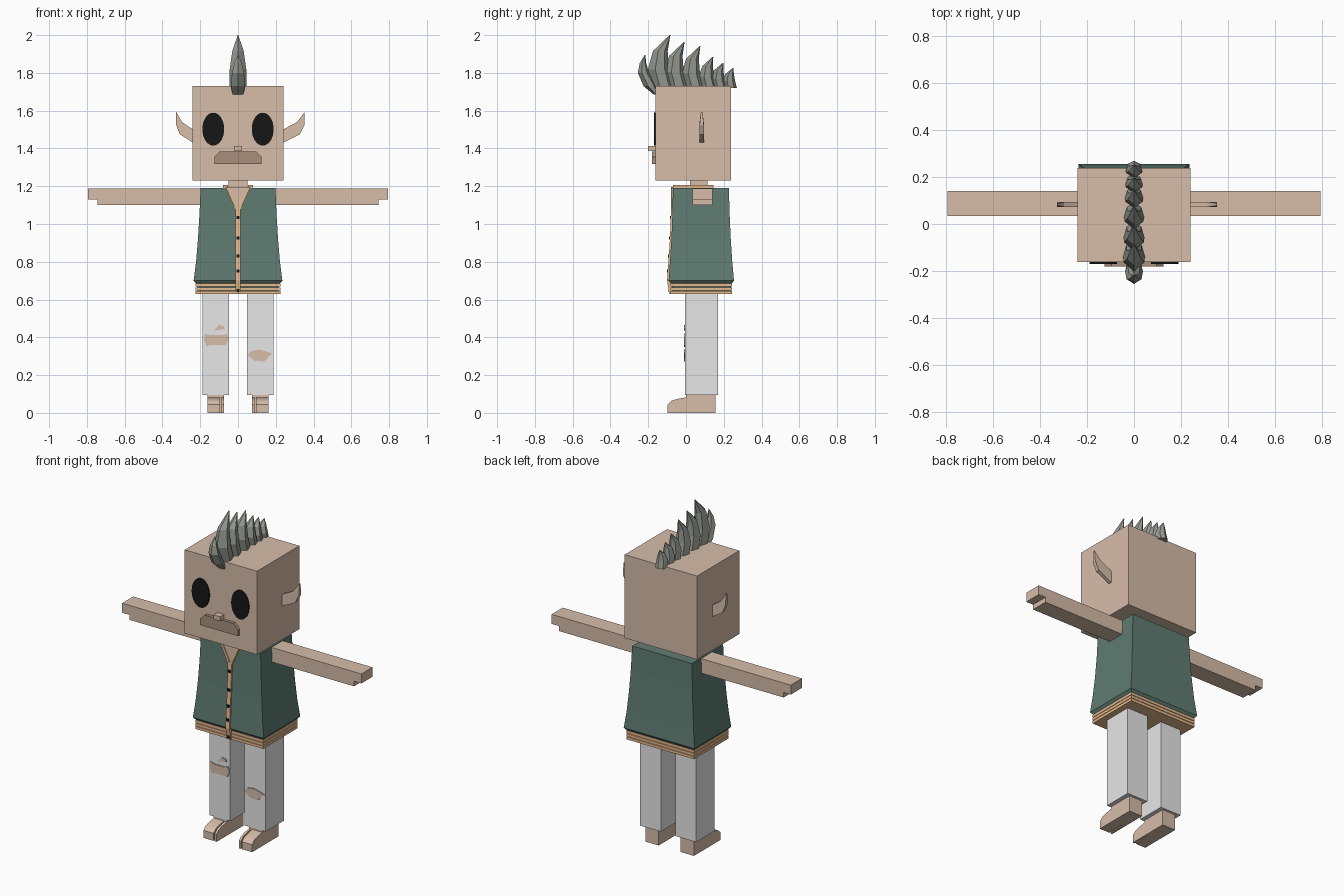
import bpy, bmesh, math

cube = bpy.data.objects.get("Cube")
if cube:
    bpy.data.objects.remove(cube, do_unlink=True)


def material(name, r, g, b):
    m = bpy.data.materials.new(name)
    m.use_nodes = True
    m.diffuse_color = (r, g, b, 1)
    m.node_tree.nodes["Principled BSDF"].inputs["Base Color"].default_value = (r, g, b, 1)
    return m


skin = material("skin", .68, .51, .40)
lips = material("lip_brown", .39, .28, .20)
green = material("vest_green", .115, .20, .167)
tan = material("trim_tan", .83, .51, .28)
grey = material("trouser_grey", .8, .8, .8)
hair = material("hair_grey", .30, .32, .28)
black = material("black", .008, .008, .008)


def loft(name, rings, mat):
    """Skin a closed solid through a list of equal-sized point rings."""
    bm = bmesh.new()
    loops = [[bm.verts.new(p) for p in ring] for ring in rings]
    n = len(loops[0])
    for a, b in zip(loops, loops[1:]):
        for i in range(n):
            j = (i + 1) % n
            bm.faces.new((a[i], a[j], b[j], b[i]))
    bm.faces.new(loops[0])
    bm.faces.new(loops[-1])
    bmesh.ops.recalc_face_normals(bm, faces=bm.faces[:])
    me = bpy.data.meshes.new(name)
    bm.to_mesh(me)
    bm.free()
    me.materials.append(mat)
    ob = bpy.data.objects.new(name, me)
    bpy.context.collection.objects.link(ob)
    return ob


def rect(z, x0, x1, y0, y1):
    return [(x0, y0, z), (x1, y0, z), (x1, y1, z), (x0, y1, z)]


def box(name, x0, x1, y0, y1, z0, z1, mat):
    return loft(name, [rect(z0, x0, x1, y0, y1), rect(z1, x0, x1, y0, y1)], mat)


def plate(name, xz, y0, y1, mat):
    """Extrude an (x, z) outline along y."""
    return loft(name, [[(x, y, z) for x, z in xz] for y in (y0, y1)], mat)


def side_prism(name, yz, x0, x1, mat):
    """Extrude a (y, z) outline along x."""
    return loft(name, [[(x, y, z) for y, z in yz] for x in (x0, x1)], mat)


# Head and face
FACE = -.162
box("head", -.24, .24, FACE, .238, 1.23, 1.73, skin)
plate("mouth", [(-.125, 1.317), (.125, 1.317), (.125, 1.355), (.095, 1.385),
                (-.095, 1.385), (-.125, 1.355)], -.18, FACE, lips)
box("nose", -.022, .022, -.2, FACE, 1.387, 1.413, skin)
box("neck", -.05, .05, .02, .115, 1.15, 1.24, skin)

# Vest body: z, half width, front, back
body = [(.685, .222, -.08, .243), (.70, .235, -.092, .254), (.80, .222, -.085, .245),
        (.92, .212, -.077, .237), (1.05, .204, -.072, .231), (1.19, .198, -.069, .227)]
loft("vest", [rect(z, -w, w, f, b) for z, w, f, b in body], green)
box("hem_core", -.215, .215, -.073, .237, .632, .69, green)
for i in range(3):
    z = .63 + i * .019
    box("hem_band", -.224, .224, -.082, .244, z, z + .016, tan)


def front_y(z):
    """Front surface of the vest at height z."""
    for a, b in zip(body, body[1:]):
        if z <= b[0]:
            t = max(0, (z - a[0]) / (b[0] - a[0]))
            return a[2] + (b[2] - a[2]) * t
    return body[-1][2]


# Button strip, buttons and open neck
loft("button_strip", [rect(z, -.013, .013, front_y(z) - .008, front_y(z) + .01)
                      for z in (.63, .70, .80, .92, 1.05, 1.09)], tan)
for z in (.647, .672, .75, .83, .925, 1.035):
    y = front_y(z)
    box("button", -.009, .009, y - .013, y, z - .008, z + .008, black)
plate("neck_opening", [(0, 1.085), (.052, 1.192), (-.052, 1.192)], -.075, -.068, skin)

# Jagged knee holes
plate("right_knee_hole", [(-.18, .385), (-.165, .35), (-.15, .36), (-.065, .358), (-.05, .39),
                          (-.06, .42), (-.08, .412), (-.15, .412), (-.175, .42)],
      -.011, -.004, skin)
plate("right_thigh_hole", [(-.13, .435), (-.07, .445), (-.075, .46), (-.1, .465)],
      -.011, -.004, skin)
plate("left_knee_hole", [(.05, .305), (.09, .275), (.14, .272), (.165, .3), (.183, .315),
                         (.15, .325), (.11, .335), (.07, .328)], -.011, -.004, skin)

toe_profile = [(.02, 0), (-.097, 0), (-.097, .045), (-.075, .065), (-.045, .074), (.02, .086)]
arm_profile = [(.18, 1.10), (.745, 1.10), (.745, 1.13), (.793, 1.13), (.793, 1.187), (.18, 1.187)]

for side, s in (("left", 1), ("right", -1)):
    # Oval eye
    plate(side + "_eye", [(s * .131 + .058 * math.cos(a), 1.502 + .087 * math.sin(a))
                          for a in [math.tau * i / 32 for i in range(32)]],
          -.169, FACE + .002, black)

    # Curved pointed ear, a little longer on the left
    reach = 1 if s > 0 else .78
    ear = [(0, 1.43), (.09, 1.475), (.115, 1.525), (.115, 1.593), (.075, 1.54), (0, 1.5)]
    ob = plate(side + "_ear", [(s * (.238 + x * reach), z) for x, z in ear], .072, .094, skin)
    for v in ob.data.vertices:
        if v.co.z > 1.55:
            v.co.y = .083 + (v.co.y - .083) * .4

    # Arm with a stepped hand
    plate(side + "_arm", [(s * x, z) for x, z in arm_profile], .035, .14, skin)

    # Collar edge and neckline trim
    box(side + "_collar", s * .052, s * .08, -.068, .145, 1.185, 1.207, tan)
    plate(side + "_neckline", [(0, 1.075), (s * .012, 1.075), (s * .066, 1.195),
                               (s * .05, 1.195), (0, 1.09)], -.079, -.066, tan)

    # Trouser leg and foot split into two toes
    box(side + "_trouser_leg", s * .048, s * .187, -.005, .17, .095, .64, grey)
    box(side + "_heel", s * .073, s * .161, 0, .155, 0, .1, skin)
    side_prism(side + "_inner_toe", toe_profile, s * .073, s * .087, skin)
    side_prism(side + "_outer_toes", toe_profile, s * .094, s * .161, skin)


def spike(path, width):
    """Six-sided curved spike; path holds (y, z, depth, width factor)."""
    rings = []
    for y, z, d, k in path:
        w, h = width * k, d / 2
        rings.append([(0, y - h, z), (w, y - h * .3, z), (w * .7, y + h * .6, z),
                      (0, y + h, z), (-w * .7, y + h * .6, z), (-w, y - h * .3, z)])
    loft("hair_spike", rings, hair)


# Crest of spikes curving backwards
FACTORS = (1, .95, .65, .04)
for tip_y, tip_z in ((-.085, 2.0), (-.01, 1.963), (.074, 1.942),
                     (.143, 1.885), (.196, 1.853), (.249, 1.826)):
    s = (tip_z - 1.73) / .265
    depth = .04 + .07 * s
    spike([(tip_y + dy * s, 1.72 + (tip_z - 1.72) * t, depth * k, f) for t, dy, k, f in
           zip((0, .35, .7, 1), (-.035, -.06, -.05, 0), (1, 1, .7, .04), FACTORS)],
          .03 + .016 * s)

# Forelock hanging over the brow
spike([(-.155, 1.685, .03, .7), (-.19, 1.73, .07, .95), (-.225, 1.8, .06, .8),
       (-.228, 1.85, .035, .5), (-.217, 1.895, .003, .04)], .04)
